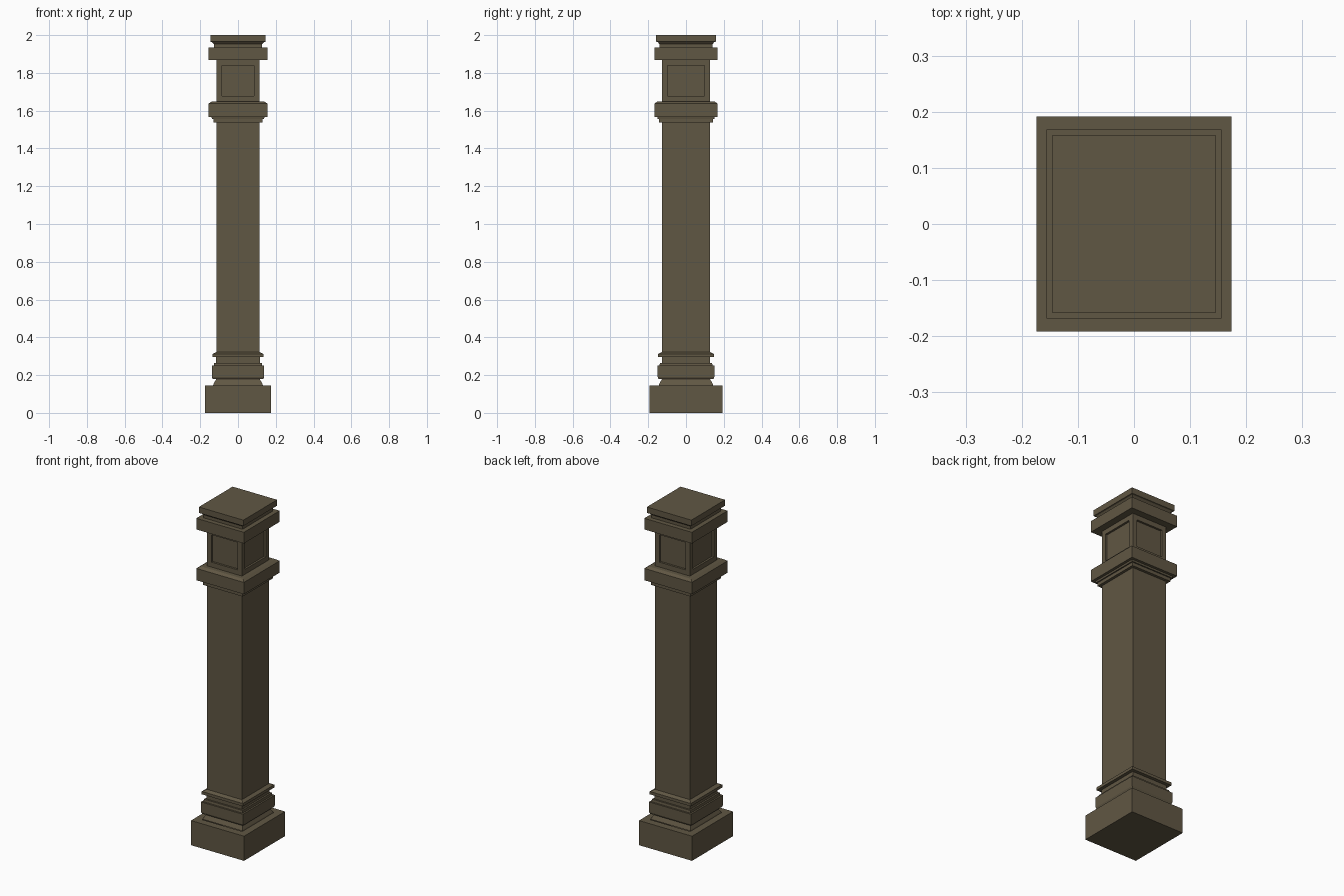
import bpy
import bmesh

if "Cube" in bpy.data.objects:
    bpy.data.objects.remove(bpy.data.objects["Cube"])

stone = bpy.data.materials.new("brown_stone")
stone.diffuse_color = (0.118, 0.095, 0.057, 1)
stone.use_nodes = True
stone.node_tree.nodes["Principled BSDF"].inputs["Base Color"].default_value = stone.diffuse_color


def loft(name, rings, extra_y=0.012, cap_bottom=False, cap_top=False, panel=False):
    """Stack rectangular rings given as (z, half width in x)."""
    bm = bmesh.new()
    loops = []
    for z, hx in rings:
        hy = hx + extra_y
        loops.append([bm.verts.new((sx * hx, sy * hy, z))
                      for sx, sy in ((-1, -1), (1, -1), (1, 1), (-1, 1))])
    sides = []
    for a, b in zip(loops, loops[1:]):
        for i in range(4):
            j = (i + 1) % 4
            sides.append(bm.faces.new((a[i], a[j], b[j], b[i])))
    if cap_bottom:
        bm.faces.new(loops[0][::-1])
    if cap_top:
        bm.faces.new(loops[-1])
    bm.normal_update()
    if panel:
        # recessed panel on each side
        bmesh.ops.inset_individual(bm, faces=sides, thickness=0.029, use_even_offset=True)
        ext = bmesh.ops.extrude_discrete_faces(bm, faces=sides)["faces"]
        bm.normal_update()
        for f in ext:
            bmesh.ops.translate(bm, verts=f.verts[:], vec=f.normal * -0.012)
    mesh = bpy.data.meshes.new(name)
    bm.to_mesh(mesh)
    bm.free()
    mesh.materials.append(stone)
    ob = bpy.data.objects.new(name, mesh)
    bpy.context.collection.objects.link(ob)
    return ob


# square foot block
loft("plinth", [(0, 0.174), (0.146, 0.174), (0.146, 0.13)], 0.018, cap_bottom=True)

# stepped base moulding
loft("base_moulding", [
    (0.146, 0.132), (0.152, 0.130), (0.180, 0.115), (0.180, 0.134), (0.190, 0.138),
    (0.250, 0.138), (0.250, 0.128), (0.265, 0.126), (0.265, 0.116), (0.295, 0.116),
    (0.295, 0.135), (0.312, 0.135), (0.322, 0.115)])

# plain shaft
loft("shaft", [(0.322, 0.115), (1.537, 0.115)])

# collar under the panelled block
loft("collar", [
    (1.537, 0.115), (1.537, 0.131), (1.557, 0.131), (1.557, 0.138), (1.567, 0.140),
    (1.567, 0.156), (1.637, 0.156), (1.648, 0.140), (1.648, 0.115)])

# block with four recessed panels
loft("panel_block", [(1.648, 0.115), (1.868, 0.115)], panel=True)

# cornice and cap
loft("cornice", [
    (1.868, 0.115), (1.868, 0.156), (1.934, 0.156), (1.934, 0.128)])
loft("cap", [
    (1.934, 0.128), (1.952, 0.128), (1.963, 0.138), (1.965, 0.146), (2.0, 0.146)],
    cap_top=True)
